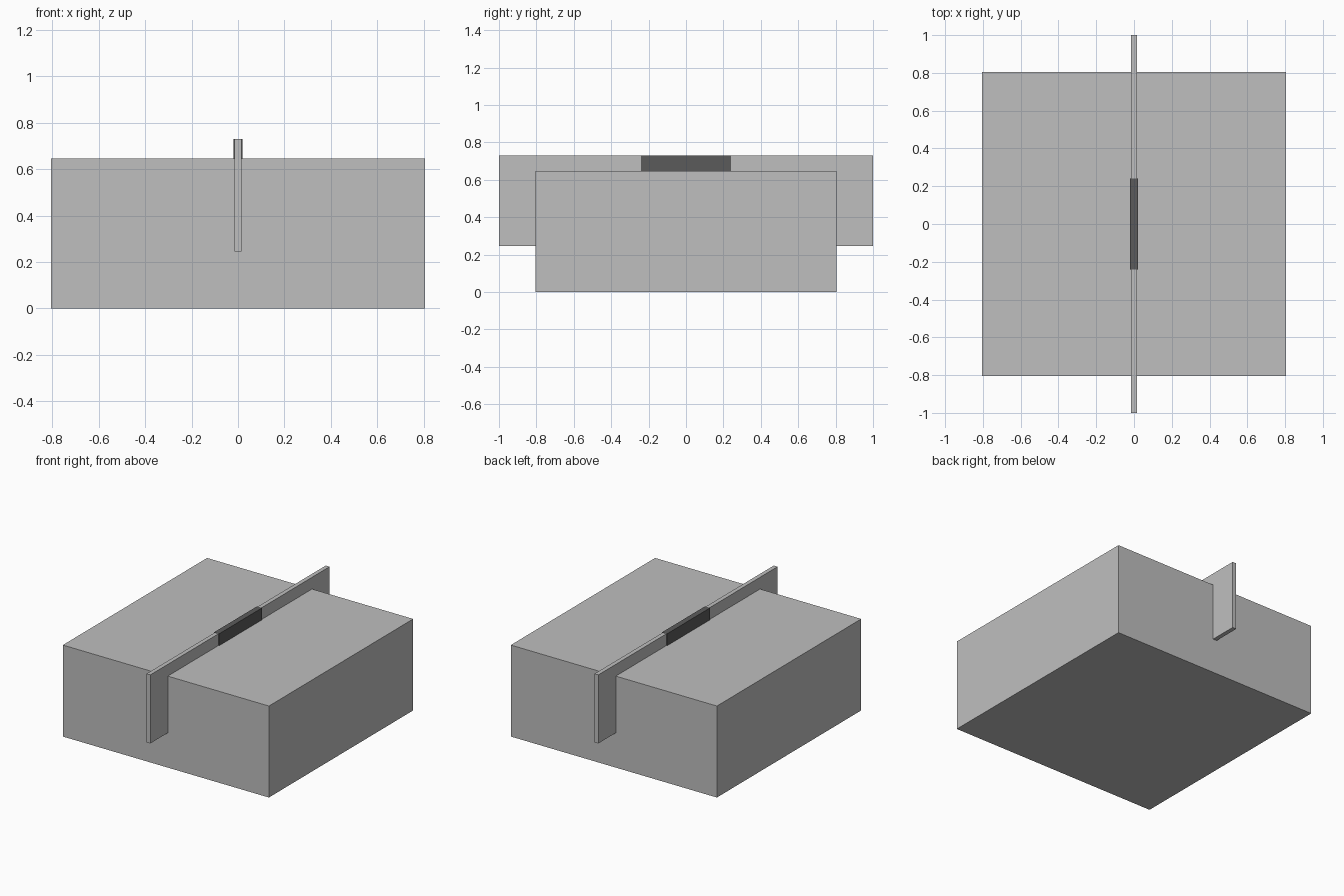
import bpy

if "Cube" in bpy.data.objects:
    bpy.data.objects.remove(bpy.data.objects["Cube"])


def material(name, value):
    m = bpy.data.materials.new(name)
    m.diffuse_color = (value, value, value, 1)
    m.use_nodes = True
    m.node_tree.nodes["Principled BSDF"].inputs["Base Color"].default_value = m.diffuse_color
    return m


def box(name, size, z0, z1, mat):
    bpy.ops.mesh.primitive_cube_add(size=1, location=(0, 0, (z0 + z1) / 2))
    ob = bpy.context.object
    ob.name = name
    ob.scale = (size[0], size[1], z1 - z0)
    bpy.ops.object.transform_apply(location=False, rotation=False, scale=True)
    ob.data.materials.append(mat)
    return ob


light_grey = material("light grey", 0.52)
dark_grey = material("dark grey", 0.105)

# Main block
box("block", (1.61, 1.61), 0.0, 0.646, light_grey)
# Thin plate running through the block and out of both ends
box("plate", (0.03, 2.0), 0.245, 0.729, light_grey)
# Dark sleeve around the middle of the plate
box("sleeve", (0.04, 0.48), 0.245, 0.73, dark_grey)
